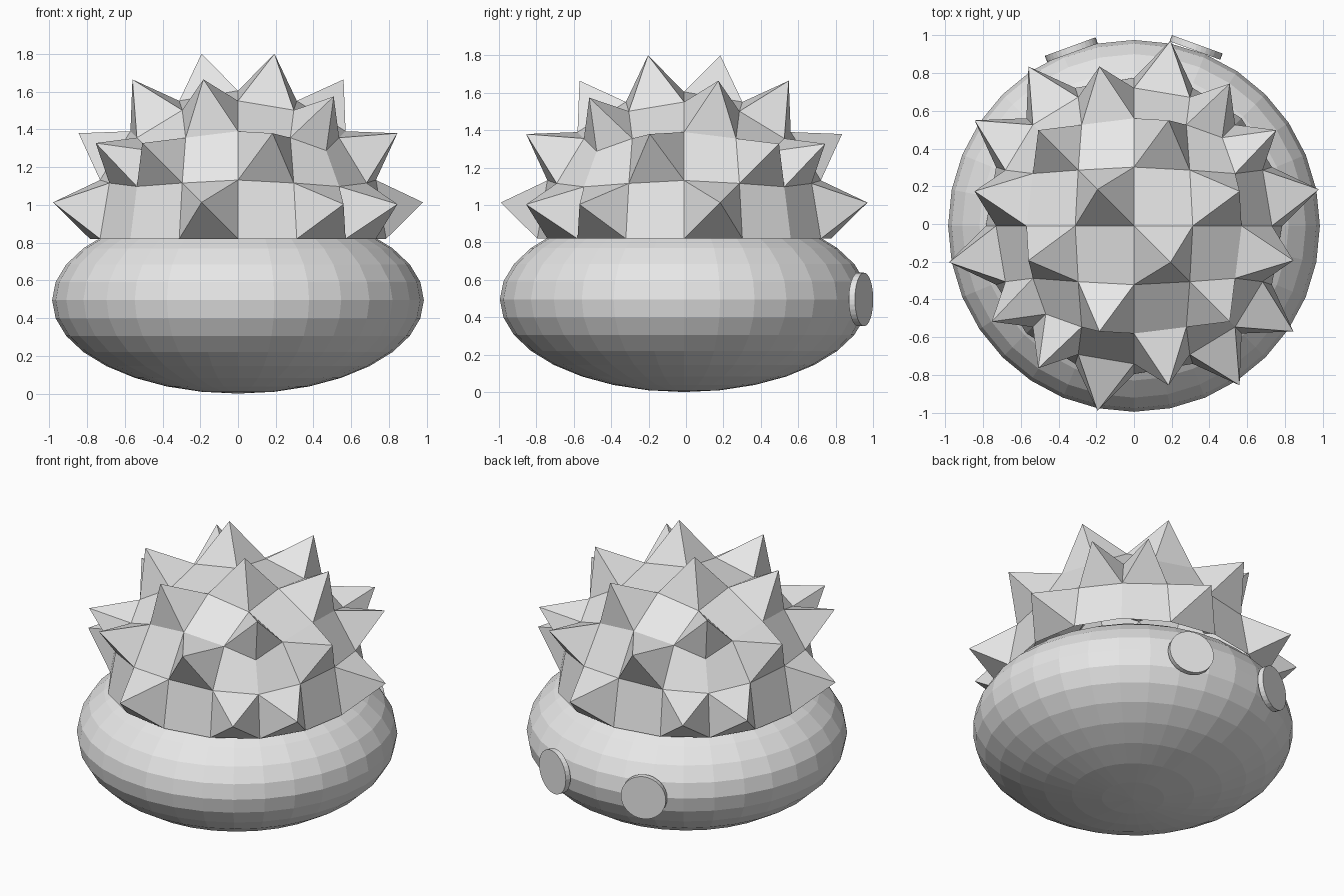
import bpy, bmesh, math
from mathutils import Vector, Matrix

if "Cube" in bpy.data.objects:
    bpy.data.objects.remove(bpy.data.objects["Cube"])

Y0 = -0.01          # common centre line of body and spines

grey = bpy.data.materials.new("plain grey")
grey.diffuse_color = (0.8, 0.8, 0.8, 1)
grey.use_nodes = True
grey.node_tree.nodes["Principled BSDF"].inputs["Base Color"].default_value = grey.diffuse_color


def finish(name, bm):
    mesh = bpy.data.meshes.new(name)
    bm.to_mesh(mesh)
    bm.free()
    mesh.materials.append(grey)
    obj = bpy.data.objects.new(name, mesh)
    bpy.context.collection.objects.link(obj)
    return obj


# Body: flattened faceted sphere
bm = bmesh.new()
bmesh.ops.create_uvsphere(bm, u_segments=32, v_segments=16, radius=1)
bmesh.ops.scale(bm, vec=(0.985, 0.985, 0.495), verts=bm.verts)
bmesh.ops.translate(bm, vec=(0, Y0, 0.495), verts=bm.verts)
finish("body", bm)

# Spiny shell: rounded cube, upper half, alternate faces raised to points
bpy.ops.mesh.primitive_cube_add(size=2 * 0.935)
cube = bpy.context.object
sub = cube.modifiers.new("round", 'SUBSURF')
sub.levels = 2
rounded = bpy.data.meshes.new_from_object(
    cube.evaluated_get(bpy.context.evaluated_depsgraph_get()))
bpy.data.objects.remove(cube)
bm = bmesh.new()
bm.from_mesh(rounded)
bpy.data.meshes.remove(rounded)
bmesh.ops.delete(bm, geom=[f for f in bm.faces if f.calc_center_median().z < 0],
                 context='FACES')


def odd(t):
    """Parity of the four-cell row a coordinate falls in."""
    return (t > 0) == (abs(t) > 0.285)


def is_spine(face):
    c = face.calc_center_median()
    axis = max(range(3), key=lambda i: abs(c[i]))
    a, b = [c[i] for i in range(3) if i != axis]
    checker = odd(a) != odd(b)
    flipped = axis < 2 and (c.x > 0 if axis == 0 else c.y > 0)
    return checker != flipped


bmesh.ops.poke(bm, faces=[f for f in bm.faces if is_spine(f)], offset=0.255)
for f in bm.faces:
    f.smooth = False
bmesh.ops.translate(bm, vec=(0, Y0, 0.82), verts=bm.verts)
finish("spiny_shell", bm)

# Eyes: thin discs on the +y side, facing outward
for name, x, y in (("eye_right", 0.335, 0.952), ("eye_left", -0.338, 0.94)):
    out = Vector((math.copysign(math.sin(math.radians(20)), x),
                  math.cos(math.radians(20)), 0))
    depth = 0.035
    bm = bmesh.new()
    bmesh.ops.create_cone(bm, cap_ends=True, segments=32, radius1=0.143,
                          radius2=0.143, depth=depth)
    centre = Vector((x, y, 0.495)) - out * depth / 2
    place = Matrix.Translation(centre) @ out.to_track_quat('Z', 'Y').to_matrix().to_4x4()
    bmesh.ops.transform(bm, matrix=place, verts=bm.verts)
    finish(name, bm)
